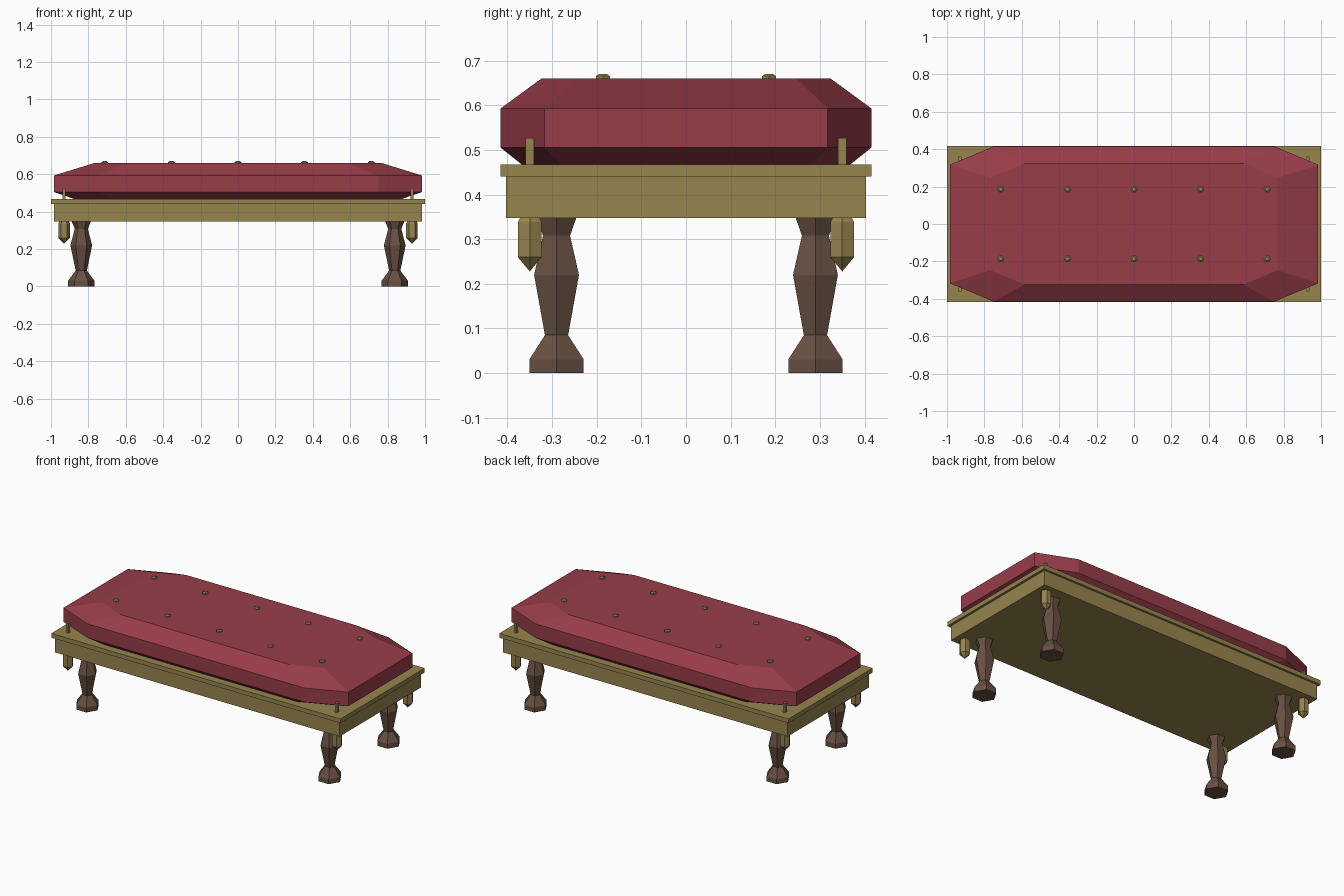
import bpy, bmesh, math

if "Cube" in bpy.data.objects:
    bpy.data.objects.remove(bpy.data.objects["Cube"])


def material(name, r, g, b):
    lin = [((c / 255 + 0.055) / 1.055) ** 2.4 for c in (r, g, b)]
    m = bpy.data.materials.new(name)
    m.diffuse_color = (*lin, 1)
    m.use_nodes = True
    m.node_tree.nodes["Principled BSDF"].inputs["Base Color"].default_value = m.diffuse_color
    return m


RED = material("red fabric", 152, 61, 73)
GOLD = material("dull gold", 151, 133, 78)
WOOD = material("brown wood", 104, 80, 66)


def finish(name, bm, mat, loc=(0, 0, 0)):
    bmesh.ops.remove_doubles(bm, verts=bm.verts, dist=1e-5)
    bmesh.ops.recalc_face_normals(bm, faces=bm.faces)
    me = bpy.data.meshes.new(name)
    bm.to_mesh(me)
    bm.free()
    me.materials.append(mat)
    ob = bpy.data.objects.new(name, me)
    ob.location = loc
    bpy.context.collection.objects.link(ob)
    return ob


def loft(name, outline, layers, mat, loc=(0, 0, 0)):
    """Stack scaled copies of an outline; layers are (scale, z)."""
    bm = bmesh.new()
    rings = [[bm.verts.new((x * s, y * s, z)) for x, y in outline] for s, z in layers]
    n = len(outline)
    for a, b in zip(rings, rings[1:]):
        for i in range(n):
            j = (i + 1) % n
            bm.faces.new((a[i], a[j], b[j], b[i]))
    bm.faces.new(rings[0][::-1])
    bm.faces.new(rings[-1])
    return finish(name, bm, mat, loc)


def box(name, hx, hy, z0, z1, mat, loc=(0, 0, 0)):
    return loft(name, [(-hx, -hy), (hx, -hy), (hx, hy), (-hx, hy)],
                [(1, z0), (1, z1)], mat, loc)


HEX = [(math.cos(math.pi / 3 * i), math.sin(math.pi / 3 * i)) for i in range(6)]

# frame: apron and overhanging lip
box("apron", 0.985, 0.403, 0.348, 0.44, GOLD)
box("frame_lip", 1.0, 0.416, 0.44, 0.467, GOLD)

# cushion with cut corners
cushion = [(0.985, -0.317), (0.985, 0.317), (0.75, 0.415), (-0.75, 0.415),
           (-0.985, 0.317), (-0.985, -0.317), (-0.75, -0.415), (0.75, -0.415)]
loft("cushion", cushion, [(0.88, 0.465), (1, 0.505), (1, 0.593), (0.78, 0.66)], RED)

# tufting buttons
for x in (-0.712, -0.356, 0, 0.356, 0.712):
    for y in (-0.186, 0.186):
        loft("button", HEX, [(0.018, 0.655), (0.018, 0.665), (0.010, 0.67)], GOLD, (x, y, 0))

for sx in (-1, 1):
    for sy in (-1, 1):
        # turned six-sided leg
        loft("leg", HEX, [(0.07, 0), (0.07, 0.031), (0.03, 0.085), (0.058, 0.22),
                          (0.035, 0.308), (0.052, 0.35)], WOOD, (sx * 0.838, sy * 0.29, 0))
        # corner tassel: cord and pointed pendant
        corner = (sx * 0.93, sy * 0.35, 0)
        box("tassel_cord", 0.008, 0.01, 0.34, 0.527, GOLD, corner)
        loft("tassel", HEX, [(0.0002, 0.228), (0.031, 0.26), (0.031, 0.338), (0.022, 0.352)],
             GOLD, corner)
